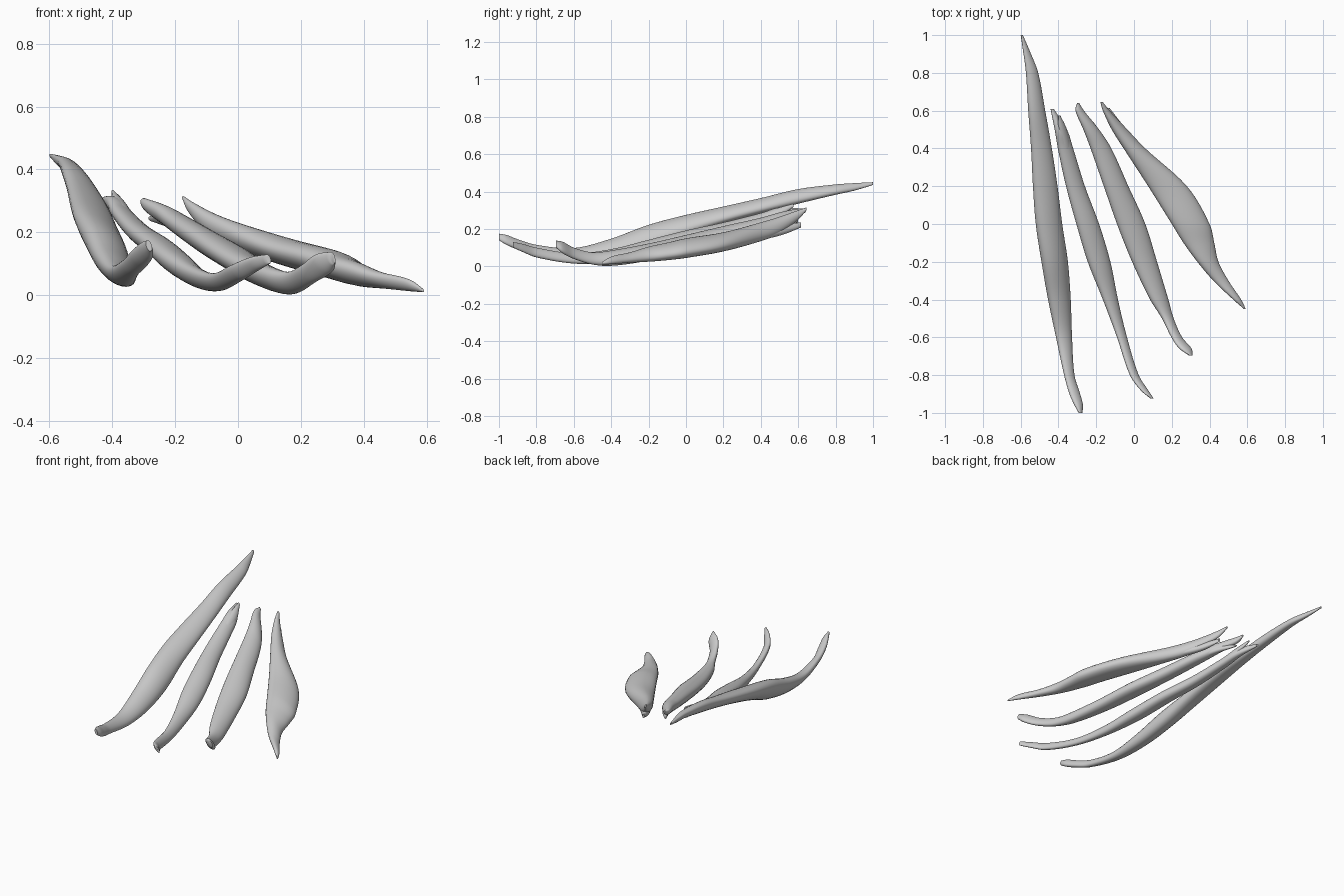
import bpy, bmesh, math

SIDES = 28   # points around each cross-section
STEPS = 6    # interpolated rings between stations


def hermite(rows):
    """Smoothly interpolate station rows, using y (column 0) as the parameter."""
    n = len(rows)

    def slope(i, k):
        a, b = rows[max(i - 1, 0)], rows[min(i + 1, n - 1)]
        return (b[k] - a[k]) / (b[0] - a[0])

    out = []
    for i in range(n - 1):
        p, q = rows[i], rows[i + 1]
        h = q[0] - p[0]
        for s in range(STEPS):
            t = s / STEPS
            row = [p[0] + h * t]
            for k in range(1, 5):
                row.append((2*t**3 - 3*t*t + 1) * p[k] + (t**3 - 2*t*t + t) * h * slope(i, k)
                           + (3*t*t - 2*t**3) * q[k] + (t**3 - t*t) * h * slope(i + 1, k))
            out.append(row)
    out.append(list(rows[-1]))
    return out


def loft(name, rows, tilt=-0.45):
    """Skin tilted ovals; each row is y, left x, right x, bottom z, top z."""
    bm = bmesh.new()
    rings = []
    for y, xl, xr, zb, zt in hermite(rows):
        cx, cz = (xl + xr) / 2, (zb + zt) / 2
        rx, rz = max((xr - xl) / 2, 0.003), max((zt - zb) / 2, 0.003)
        ring = []
        for j in range(SIDES):
            a = 2 * math.pi * j / SIDES
            ring.append(bm.verts.new((cx + rx * math.cos(a), y,
                                      max(0, cz + rz * math.sin(a + tilt)))))
        rings.append(ring)
    for r0, r1 in zip(rings, rings[1:]):
        for j in range(SIDES):
            k = (j + 1) % SIDES
            bm.faces.new((r0[j], r0[k], r1[k], r1[j]))
    bm.faces.new(rings[0])
    bm.faces.new(rings[-1])
    bmesh.ops.recalc_face_normals(bm, faces=bm.faces)
    me = bpy.data.meshes.new(name)
    bm.to_mesh(me)
    bm.free()
    ob = bpy.data.objects.new(name, me)
    bpy.context.collection.objects.link(ob)
    bpy.context.view_layer.objects.active = ob
    ob.select_set(True)
    bpy.ops.object.shade_smooth_by_angle(angle=math.radians(50))
    ob.select_set(False)


# Long outer muscle with its tendon
loft("long_muscle", [
    (1.0, -.60, -.588, .435, .45), (.9, -.585, -.545, .405, .445),
    (.8, -.572, -.507, .383, .438), (.6, -.56, -.47, .335, .413),
    (.4, -.545, -.435, .285, .365), (.2, -.535, -.405, .23, .32),
    (0, -.52, -.38, .165, .275), (-.2, -.49, -.35, .085, .222),
    (-.4, -.455, -.335, .038, .148), (-.6, -.413, -.328, .028, .098),
    (-.8, -.37, -.315, .06, .115), (-.9, -.342, -.285, .09, .145),
    (-.96, -.315, -.27, .115, .168), (-1.0, -.293, -.273, .14, .175)])

# Second muscle
loft("second_muscle", [
    (.61, -.442, -.425, .29, .31), (.5, -.42, -.355, .25, .315),
    (.4, -.403, -.322, .215, .285), (.2, -.36, -.26, .155, .235),
    (0, -.305, -.185, .105, .192), (-.2, -.245, -.125, .05, .142),
    (-.4, -.165, -.085, .018, .092), (-.6, -.09, -.037, .015, .07),
    (-.8, -.022, .025, .048, .1), (-.88, .035, .075, .08, .122),
    (-.925, .088, .105, .1, .13)])

# Third muscle
loft("third_muscle", [
    (.64, -.302, -.29, .29, .308), (.6, -.31, -.265, .262, .308),
    (.5, -.268, -.185, .215, .288), (.4, -.23, -.12, .178, .26),
    (.2, -.16, -.03, .12, .215), (0, -.09, .06, .072, .168),
    (-.2, -.01, .122, .03, .122), (-.4, .085, .182, .003, .085),
    (-.5, .148, .21, .01, .075), (-.6, .198, .255, .04, .1),
    (-.66, .24, .305, .07, .132), (-.695, .29, .31, .1, .138)])

# Short inner muscle
loft("short_muscle", [
    (.645, -.178, -.165, .3, .315), (.6, -.165, -.128, .25, .3),
    (.5, -.118, -.035, .175, .265), (.4, -.055, .06, .135, .235),
    (.2, .075, .28, .08, .182), (0, .2, .4, .045, .15),
    (-.1, .262, .425, .033, .127), (-.2, .335, .447, .025, .105),
    (-.3, .42, .5, .02, .075), (-.4, .525, .567, .012, .052),
    (-.45, .582, .592, .01, .022)])

# Split slips at the rear ends
slips = {
    "second_muscle_slip": [(.575, -.402, -.39, .318, .335), (.5, -.4, -.355, .265, .315),
                           (.38, -.38, -.325, .22, .275)],
    "third_muscle_slip": [(.6, -.285, -.272, .235, .25), (.52, -.255, -.2, .215, .265),
                          (.4, -.21, -.13, .185, .245)],
    "short_muscle_slip": [(.615, -.145, -.13, .208, .235), (.52, -.115, -.055, .17, .225),
                          (.4, -.04, .05, .14, .2)],
}
for name, rows in slips.items():
    loft(name, rows)
